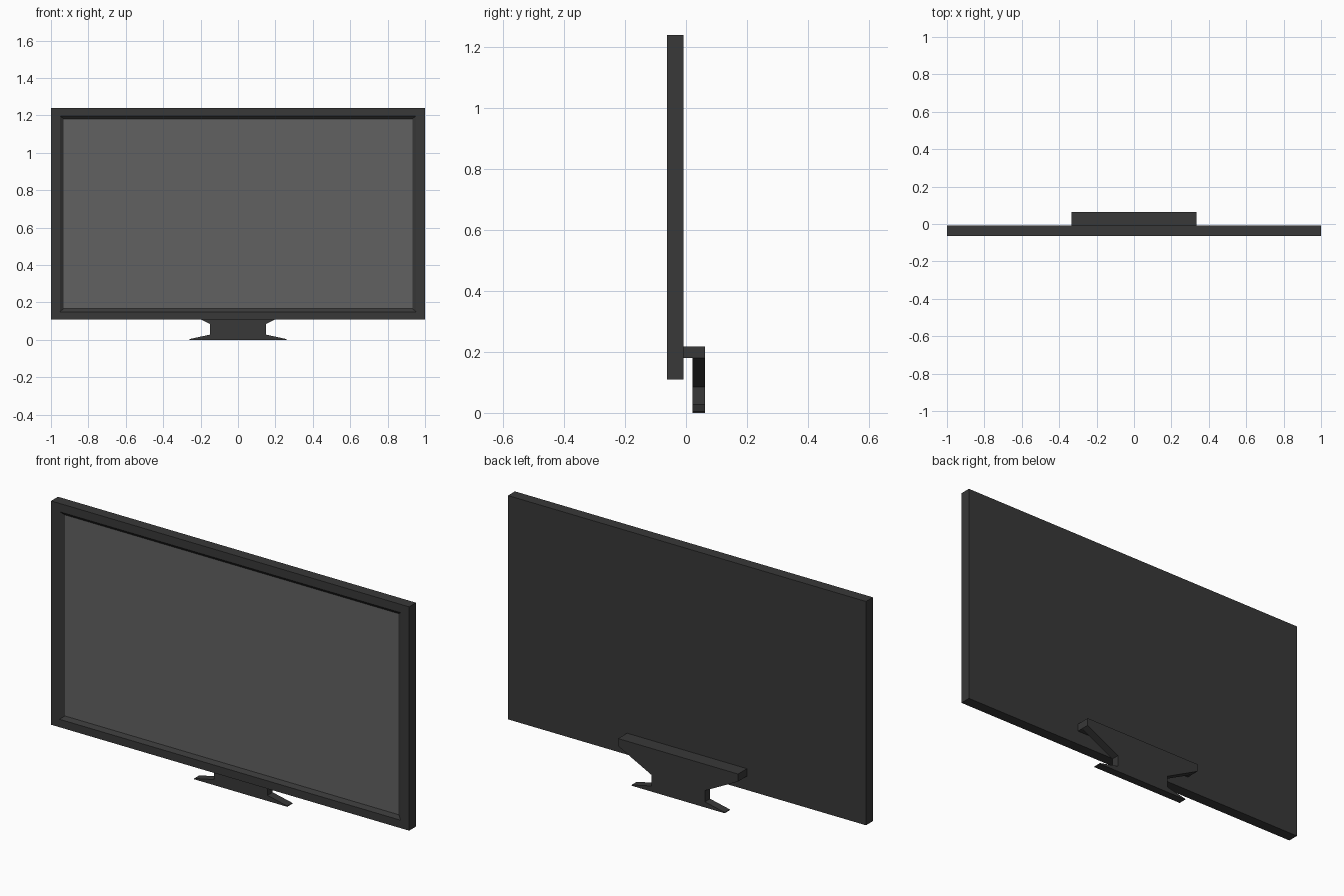
import bpy, bmesh

cube = bpy.data.objects.get("Cube")
if cube:
    bpy.data.objects.remove(cube, do_unlink=True)


def material(name, rgb):
    m = bpy.data.materials.new(name)
    m.use_nodes = True
    m.diffuse_color = (*rgb, 1)
    m.node_tree.nodes["Principled BSDF"].inputs["Base Color"].default_value = (*rgb, 1)
    return m


def add_object(name, bm, mat):
    bmesh.ops.recalc_face_normals(bm, faces=bm.faces)
    mesh = bpy.data.meshes.new(name)
    bm.to_mesh(mesh)
    bm.free()
    mesh.materials.append(mat)
    ob = bpy.data.objects.new(name, mesh)
    bpy.context.collection.objects.link(ob)
    return ob


def rect_loop(bm, half_width, bottom, top, y):
    corners = ((-1, bottom), (1, bottom), (1, top), (-1, top))
    return [bm.verts.new((s * half_width, y, z)) for s, z in corners]


def bridge(bm, a, b):
    for i in range(len(a)):
        j = (i + 1) % len(a)
        bm.faces.new((a[i], a[j], b[j], b[i]))


def mirrored_prism(name, half_profile, y0, y1, mat):
    """Extrude an outline mirrored about x = 0 along y."""
    outline = half_profile + [(-x, z) for x, z in reversed(half_profile)]
    bm = bmesh.new()
    front = [bm.verts.new((x, y0, z)) for x, z in outline]
    back = [bm.verts.new((x, y1, z)) for x, z in outline]
    bm.faces.new(front)
    bm.faces.new(back)
    bridge(bm, front, back)
    return add_object(name, bm, mat)


charcoal = material("charcoal plastic", (0.04, 0.04, 0.04))
grey = material("grey screen", (0.12, 0.12, 0.12))

FRONT, BACK = -0.063, -0.008
SCREEN_Y = FRONT + 0.014

# Casing: closed back, flat border and sloping inner lip around the screen
bm = bmesh.new()
loops = [
    rect_loop(bm, 1.0, 0.11, 1.24, BACK),
    rect_loop(bm, 1.0, 0.11, 1.24, FRONT),
    rect_loop(bm, 0.953, 0.15, 1.198, FRONT),
    rect_loop(bm, 0.932, 0.167, 1.182, SCREEN_Y),
]
for a, b in zip(loops, loops[1:]):
    bridge(bm, a, b)
bm.faces.new(loops[0])
screen_face = bm.faces.new(loops[-1])
screen_face.material_index = 1
casing = add_object("casing_and_screen", bm, charcoal)
casing.data.materials.append(grey)

# Bracket bar fixed to the back of the casing
mirrored_prism("bracket_bar", [(0.335, 0.18), (0.335, 0.218)], BACK, 0.063, charcoal)

# Stand plate: tapers to a neck, then flares into the foot
stand_profile = [(0.26, 0.0), (0.26, 0.004), (0.15, 0.028), (0.15, 0.085), (0.335, 0.18)]
mirrored_prism("stand", stand_profile, 0.022, 0.063, charcoal)
